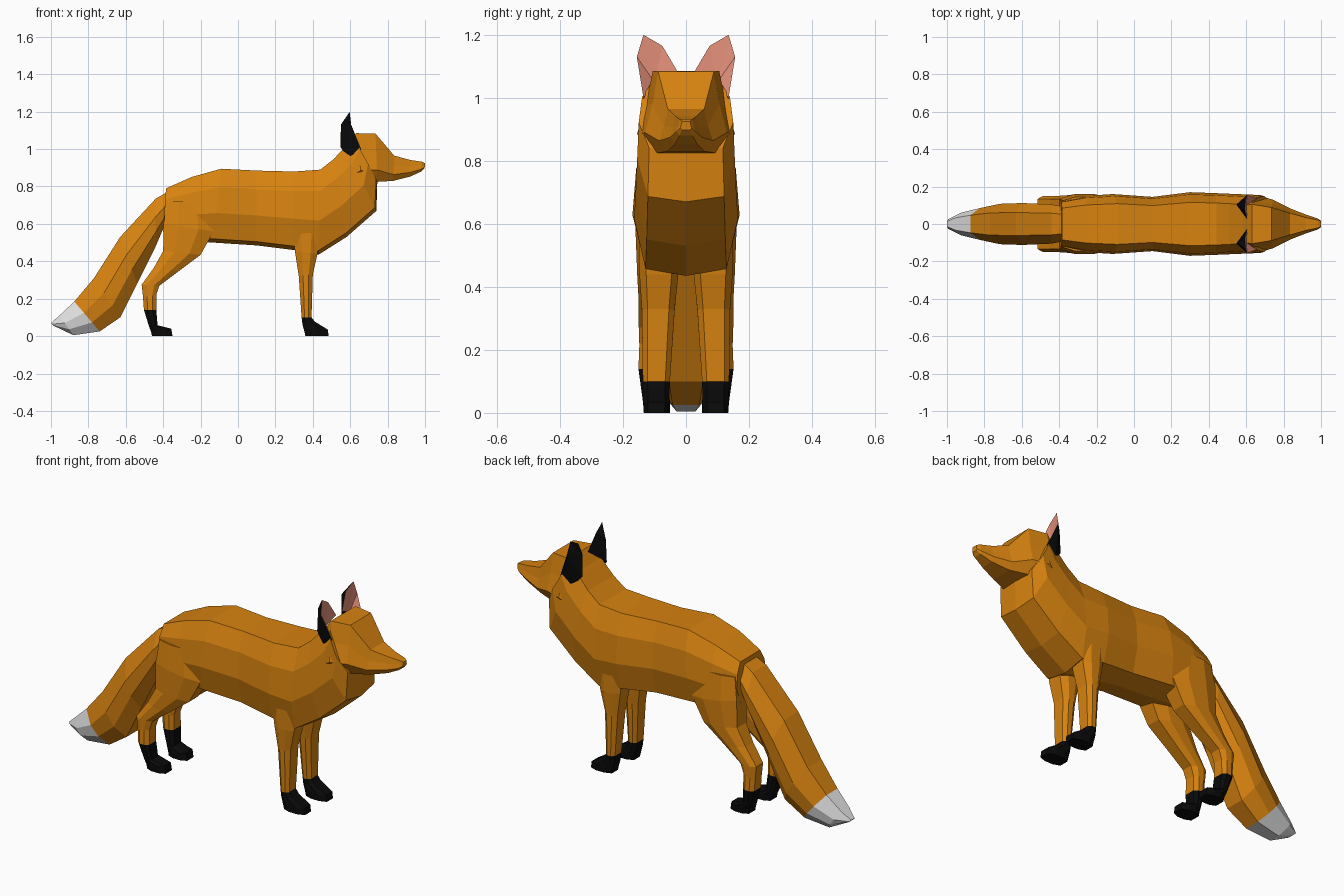
import bpy, bmesh

if "Cube" in bpy.data.objects:
    bpy.data.objects.remove(bpy.data.objects["Cube"])


def material(name, rgb):
    m = bpy.data.materials.new(name)
    m.diffuse_color = (*rgb, 1)
    m.use_nodes = True
    m.node_tree.nodes["Principled BSDF"].inputs["Base Color"].default_value = m.diffuse_color
    return m


ORANGE = material("orange_fur", (0.68, 0.225, 0.005))
BLACK = material("black_fur", (0.003, 0.003, 0.003))
WHITE = material("white_fur", (0.75, 0.75, 0.75))
PINK = material("pink_skin", (0.76, 0.27, 0.19))


def finish(name, bm, mats, mirror):
    bmesh.ops.recalc_face_normals(bm, faces=bm.faces)
    me = bpy.data.meshes.new(name)
    bm.to_mesh(me)
    bm.free()
    for m in mats:
        me.materials.append(m)
    ob = bpy.data.objects.new(name, me)
    bpy.context.collection.objects.link(ob)
    if mirror:
        mod = ob.modifiers.new("mirror", "MIRROR")
        mod.use_axis = (False, True, False)
        mod.use_mirror_merge = False
    return ob


def loft(name, stations, profile, mats, second_from=99, mirror=False):
    """Station: (ax, az, bx, bz, half width[, centre y]); profile (u, v) runs a (v=1) to b (v=0)."""
    bm = bmesh.new()
    outline = profile + [(-u, v) for u, v in reversed(profile) if u > 0]
    rings = []
    for ax, az, bx, bz, w, *yc in stations:
        y0 = yc[0] if yc else 0
        rings.append([bm.verts.new((bx + (ax - bx) * v, y0 + u * w, bz + (az - bz) * v))
                      for u, v in outline])
    n = len(outline)
    for k in range(len(rings) - 1):
        a, b = rings[k], rings[k + 1]
        for i in range(n):
            j = (i + 1) % n
            f = bm.faces.new((a[i], a[j], b[j], b[i]))
            f.material_index = int(k >= second_from)
    bm.faces.new(rings[0])
    bm.faces.new(rings[-1]).material_index = int(second_from < 99)
    return finish(name, bm, mats, mirror)


# Torso, chest and neck
loft("body", [
    (-.385, .79, -.40, .56, .125),
    (-.25, .85, -.27, .51, .15),
    (-.09, .895, -.13, .50, .16),
    (.10, .885, .10, .485, .145),
    (.30, .88, .30, .46, .17),
    (.44, .89, .43, .435, .165),
    (.51, .945, .58, .53, .16),
    (.57, 1.01, .74, .67, .155),
    (.62, 1.06, .745, .83, .15),
], [(.68, 1), (.93, .75), (1, .4), (.78, .05), (0, 0)], [ORANGE])

# Head tapering into the muzzle
loft("head", [
    (.55, .98, .60, .80, .135),
    (.63, 1.085, .665, .82, .155),
    (.735, 1.083, .745, .825, .13),
    (.835, .965, .83, .83, .085),
    (.92, .942, .92, .853, .05),
    (.985, .932, .98, .88, .03),
    (1.0, .925, .998, .898, .018),
], [(.68, 1), (.82, .6), (1, .25), (.7, 0)], [ORANGE])

# Tail with pale tip
loft("tail", [
    (-.36, .78, -.38, .62, .09),
    (-.44, .735, -.44, .48, .105),
    (-.63, .53, -.54, .28, .112),
    (-.77, .31, -.63, .10, .108),
    (-.875, .185, -.74, .025, .085),
    (-.955, .11, -.88, .005, .06),
    (-1.0, .07, -.985, .055, .025),
], [(.55, 1), (1, .62), (.95, .3), (.5, 0)], [ORANGE, WHITE], second_from=4)

LEG = [(.65, 1), (1, .7), (1, .3), (.65, 0)]

# Front legs with dark paws
loft("front_leg", [
    (.44, .60, .29, .60, .06, .09),
    (.425, .44, .305, .45, .062, .086),
    (.40, .33, .325, .32, .052, .088),
    (.393, .10, .34, .10, .043, .094),
    (.41, .078, .345, .06, .042, .094),
    (.48, .035, .355, .025, .042, .094),
    (.485, 0, .36, 0, .04, .094),
], LEG, [ORANGE, BLACK], second_from=3, mirror=True)

# Hind legs with dark paws
loft("hind_leg", [
    (-.16, .72, -.38, .72, .06, .085),
    (-.13, .56, -.398, .60, .07, .09),
    (-.20, .435, -.40, .455, .06, .095),
    (-.32, .345, -.45, .365, .05, .1),
    (-.42, .27, -.515, .275, .045, .105),
    (-.437, .22, -.508, .21, .043, .105),
    (-.437, .14, -.503, .14, .045, .106),
    (-.43, .058, -.475, .05, .042, .097),
    (-.357, .04, -.465, .025, .043, .093),
    (-.35, 0, -.46, 0, .042, .092),
], LEG, [ORANGE, BLACK], second_from=6, mirror=True)

# Cupped ears, dark outside and pink inside
P = {
    "tip": (.597, .135, 1.2), "inner_base": (.605, .025, 1.08), "outer_base": (.658, .135, 1.0),
    "bottom": (.60, .125, .94), "outer": (.605, .156, 1.13), "inner": (.592, .075, 1.165),
    "back_high": (.55, .10, 1.13), "back_low": (.548, .105, 1.01), "cup": (.60, .10, 1.05),
}
bm = bmesh.new()
V = {k: bm.verts.new(p) for k, p in P.items()}
rim = ["inner_base", "inner", "tip", "outer", "outer_base"]
for a, b in zip(rim, rim[1:]):
    bm.faces.new((V["cup"], V[a], V[b])).material_index = 1
for keys in (("inner_base", "back_low", "back_high", "inner"),
             ("inner", "back_high", "tip"), ("tip", "back_high", "outer"),
             ("outer", "back_high", "back_low"), ("outer", "back_low", "bottom"),
             ("outer", "bottom", "outer_base"), ("cup", "outer_base", "bottom"),
             ("cup", "bottom", "back_low"), ("cup", "back_low", "inner_base")):
    bm.faces.new([V[k] for k in keys])
finish("ear", bm, [BLACK, PINK], True)
